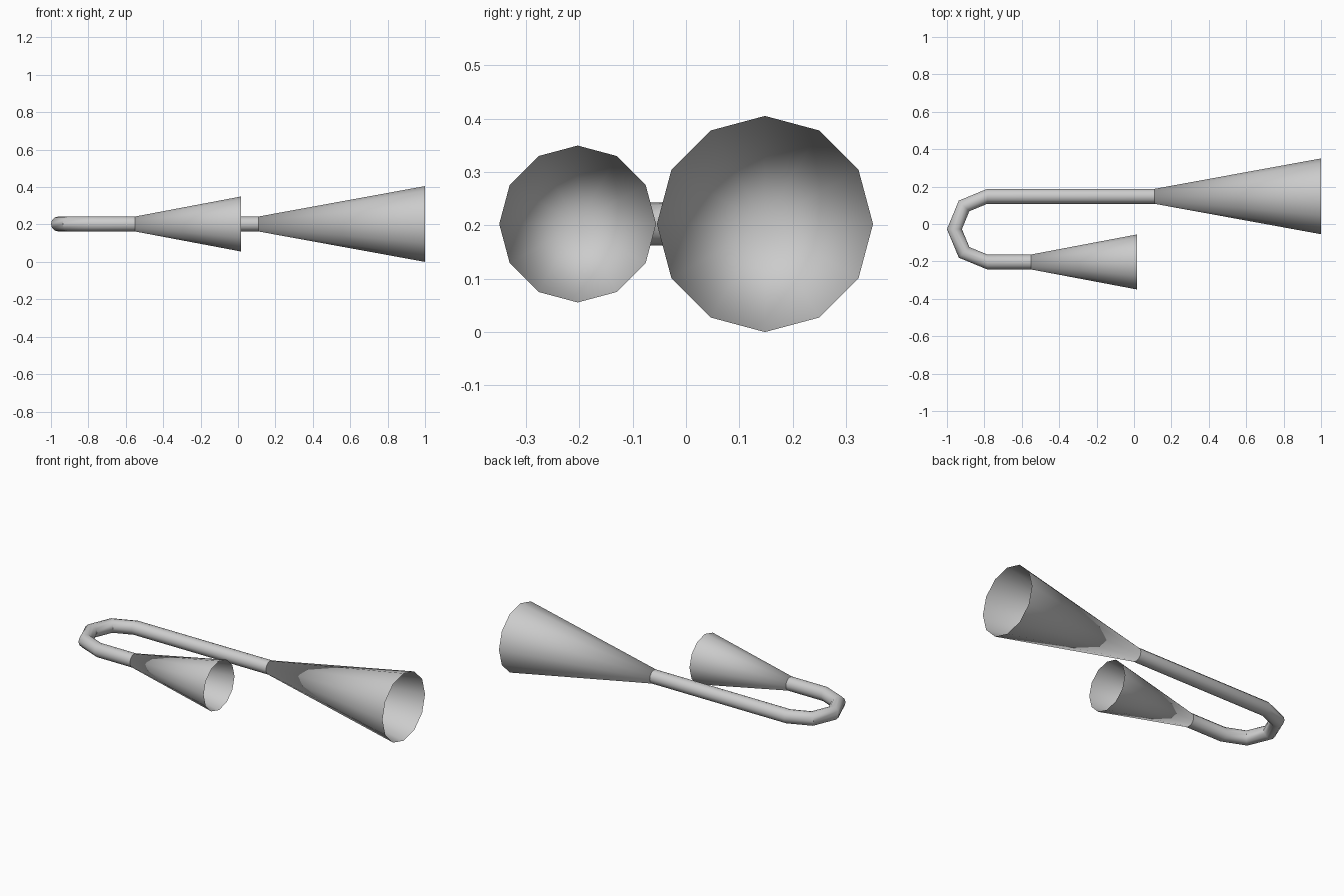
import bpy, bmesh, math
from mathutils import Matrix, Vector

if "Cube" in bpy.data.objects:
    bpy.data.objects.remove(bpy.data.objects["Cube"])

SIDES = 12
Z = 0.2025           # height of the tube axis
Y_BIG, Y_SMALL = 0.148, -0.203
R_TUBE = 0.04


def finish(name, bm):
    bmesh.ops.recalc_face_normals(bm, faces=bm.faces)
    mesh = bpy.data.meshes.new(name)
    bm.to_mesh(mesh)
    bm.free()
    obj = bpy.data.objects.new(name, mesh)
    bpy.context.collection.objects.link(obj)
    bpy.ops.object.select_all(action='DESELECT')
    obj.select_set(True)
    bpy.context.view_layer.objects.active = obj
    bpy.ops.object.shade_smooth_by_angle(angle=math.radians(40))
    return obj


def horn(name, y, throat_x, rim_x, rim_r):
    """Open cone facing +x; its tip is buried in the tube behind the throat."""
    depth = rim_r * (rim_x - throat_x) / (rim_r - R_TUBE)
    place = Matrix.Translation((rim_x - depth / 2, y, Z)) @ Matrix.Rotation(-math.pi / 2, 4, 'Y')
    bm = bmesh.new()
    bmesh.ops.create_cone(bm, cap_ends=False, segments=SIDES, radius1=rim_r,
                          radius2=0, depth=depth, matrix=place)
    bmesh.ops.remove_doubles(bm, verts=bm.verts, dist=1e-5)
    return finish(name, bm)


def bent_tube(name, x_big, x_small):
    """U-shaped tube: two straight runs joined by a four-segment half circle."""
    radius = (Y_BIG - Y_SMALL) / 2
    yc = (Y_BIG + Y_SMALL) / 2
    xc = -1 + R_TUBE + radius
    up, side = Vector((0, 0, 1)), Vector((0, 1, 0))
    stations = [(Vector((x_big, Y_BIG, Z)), side)]
    for i in range(5):
        a = math.pi / 2 + i * math.pi / 4
        out = Vector((math.cos(a), math.sin(a), 0))
        stations.append((Vector((xc, yc, Z)) + out * radius, out))
    stations.append((Vector((x_small, Y_SMALL, Z)), -side))

    bm = bmesh.new()
    rings = []
    for centre, out in stations:
        rings.append([bm.verts.new(centre + R_TUBE * (out * math.cos(t) + up * math.sin(t)))
                      for t in (2 * math.pi * k / SIDES for k in range(SIDES))])
    for a, b in zip(rings, rings[1:]):
        for k in range(SIDES):
            n = (k + 1) % SIDES
            bm.faces.new((a[k], a[n], b[n], b[k]))
    return finish(name, bm)


# Connecting tube
bent_tube("bent_tube", 0.11, -0.55)
# Two flared bells
horn("large_horn", Y_BIG, 0.11, 1.0, 0.2025)
horn("small_horn", Y_SMALL, -0.55, 0.016, 0.147)
